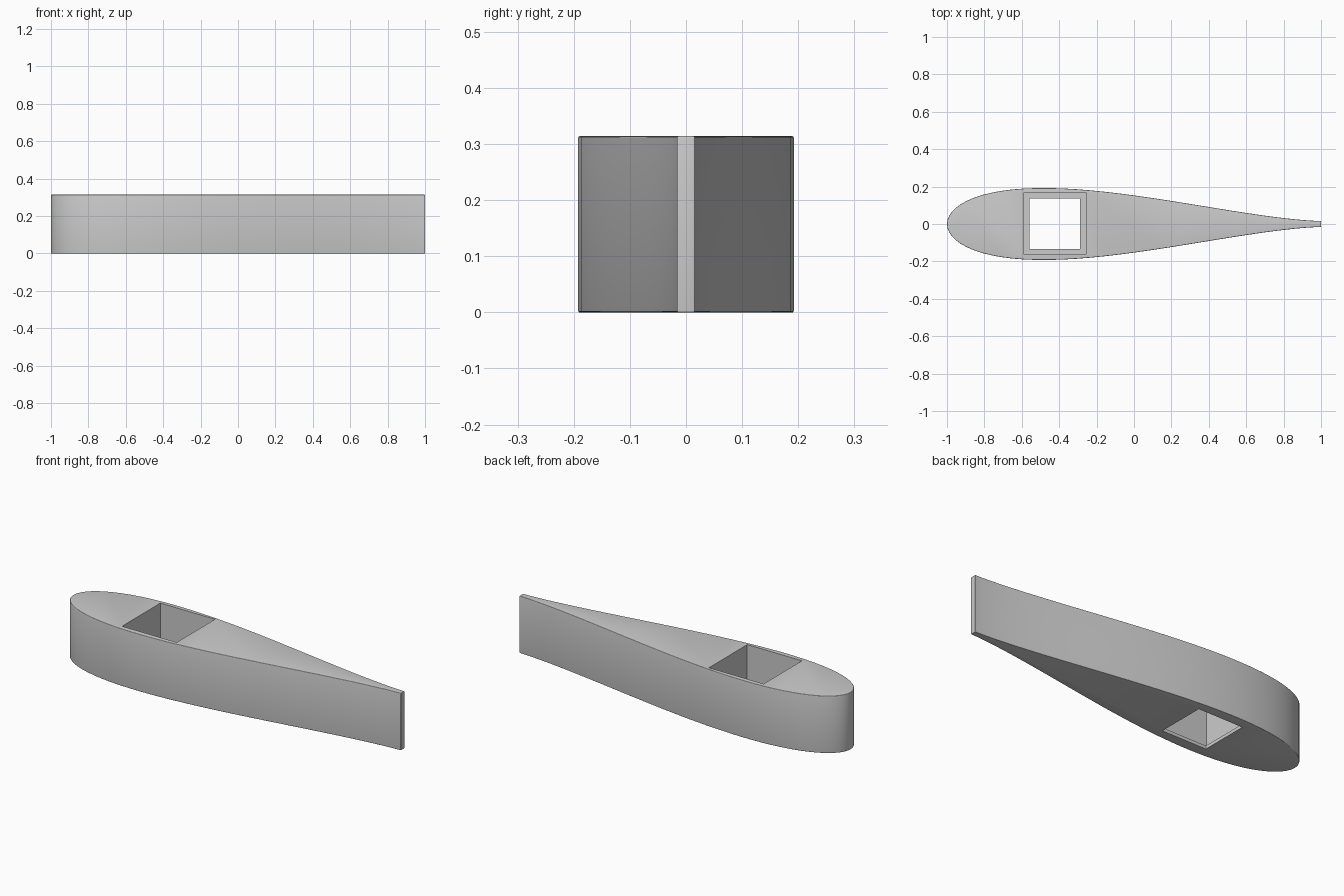
import bpy, bmesh, math

HEIGHT = 0.314
SIDE_STEPS = 40

if "Cube" in bpy.data.objects:
    bpy.data.objects.remove(bpy.data.objects["Cube"])

grey = bpy.data.materials.new("plain grey")
grey.use_nodes = True
colour = (0.6, 0.6, 0.6, 1)
grey.diffuse_color = colour
grey.node_tree.nodes["Principled BSDF"].inputs["Base Color"].default_value = colour


def prism(name, outline, z0, z1):
    """Extrude a counter-clockwise outline from z0 to z1."""
    bm = bmesh.new()
    base = bm.faces.new([bm.verts.new((x, y, z0)) for x, y in outline])
    top = bmesh.ops.extrude_face_region(bm, geom=[base], use_keep_orig=True)
    verts = [v for v in top["geom"] if isinstance(v, bmesh.types.BMVert)]
    bmesh.ops.translate(bm, vec=(0, 0, z1 - z0), verts=verts)
    bmesh.ops.recalc_face_normals(bm, faces=bm.faces)
    mesh = bpy.data.meshes.new(name)
    bm.to_mesh(mesh)
    bm.free()
    mesh.materials.append(grey)
    obj = bpy.data.objects.new(name, mesh)
    bpy.context.collection.objects.link(obj)
    return obj


def half_width(angle):
    """Teardrop section that ends in a thin blunt tail."""
    x = math.cos(angle)
    return 0.145 * math.sin(angle) * (1 - x) + 0.008 * (1 + x)


def square(half):
    cx, cy = -0.423, 0.002
    return [(cx + sx * half, cy + sy * half)
            for sx, sy in ((-1, -1), (1, -1), (1, 1), (-1, 1))]


# Foil body: upper side from tail to nose, then mirrored back to the tail
angles = [math.pi * i / SIDE_STEPS for i in range(SIDE_STEPS + 1)]
upper = [(math.cos(a), half_width(a)) for a in angles]
lower = [(x, -y) for x, y in reversed(upper[:-1])]
body = prism("foil_body", upper + lower, 0, HEIGHT)

# Rounded rims and tail edges
bevel = body.modifiers.new("rounded edges", "BEVEL")
bevel.width = 0.011
bevel.segments = 4
bevel.limit_method = "ANGLE"
bevel.angle_limit = math.radians(40)

# Square socket with a thin ledge left at the bottom
cutters = [prism("socket_cutter", square(0.166), 0.018, HEIGHT + 0.1),
           prism("opening_cutter", square(0.135), -0.1, HEIGHT)]
bpy.context.view_layer.objects.active = body
body.select_set(True)
bpy.ops.object.modifier_apply(modifier=bevel.name)
for cutter in cutters:
    cut = body.modifiers.new(cutter.name, "BOOLEAN")
    cut.operation = "DIFFERENCE"
    cut.solver = "EXACT"
    cut.object = cutter
    bpy.ops.object.modifier_apply(modifier=cut.name)
    bpy.data.objects.remove(cutter)

bpy.ops.object.shade_smooth_by_angle(angle=math.radians(30))
